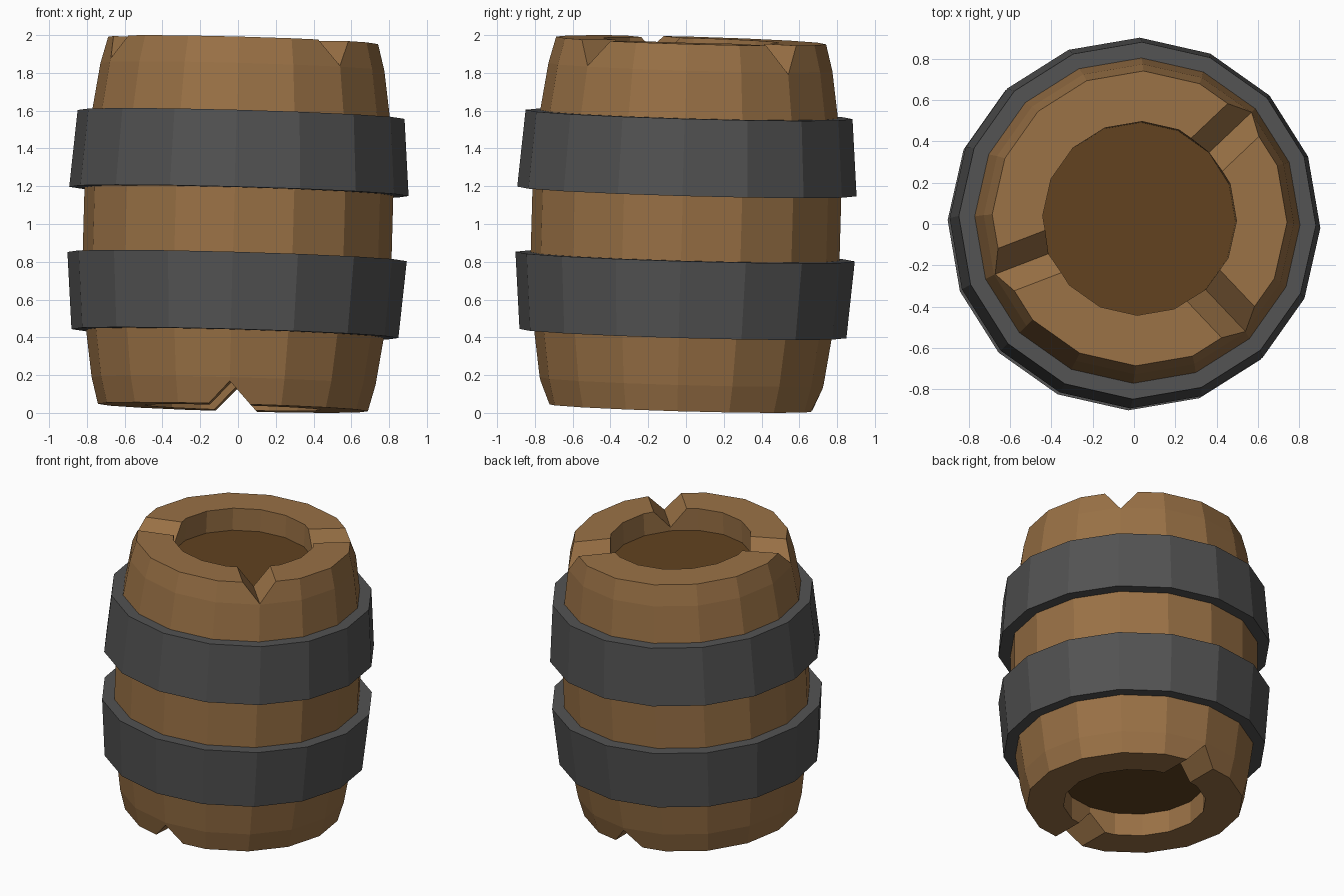
import bpy, bmesh
from math import sin, cos, radians, tau
from mathutils import Matrix, Vector

if "Cube" in bpy.data.objects:
    bpy.data.objects.remove(bpy.data.objects["Cube"])

SIDES = 16
TURN = radians(-1.5)
HEIGHT = 1.945
# slight lean of the whole barrel towards +x +y, pivoting about its middle
LEAN = (Matrix.Translation((0, 0, 1))
        @ Vector((0, 0, 1)).rotation_difference(Vector((0.028, 0.028, 1))).to_matrix().to_4x4()
        @ Matrix.Translation((0, 0, -HEIGHT / 2)))


def material(name, rgb):
    m = bpy.data.materials.new(name)
    m.diffuse_color = (*rgb, 1)
    m.use_nodes = True
    m.node_tree.nodes["Principled BSDF"].inputs["Base Color"].default_value = m.diffuse_color
    return m


wood = material("wood", (0.32, 0.165, 0.06))
dark_wood = material("dark_wood", (0.12, 0.055, 0.014))
iron = material("iron", (0.085, 0.085, 0.085))


def make_object(name, bm, mats):
    bmesh.ops.recalc_face_normals(bm, faces=bm.faces)
    me = bpy.data.meshes.new(name)
    bm.to_mesh(me)
    bm.free()
    for m in mats:
        me.materials.append(m)
    ob = bpy.data.objects.new(name, me)
    bpy.context.collection.objects.link(ob)
    return ob


def lathe(name, profile, mats, closed):
    """Spin (radius, height) points; an open profile gets end caps in the last material."""
    bm = bmesh.new()
    rings = [[bm.verts.new((r * cos(TURN + tau * i / SIDES), r * sin(TURN + tau * i / SIDES), z))
              for i in range(SIDES)] for r, z in profile]
    pairs = list(zip(rings, rings[1:]))
    if closed:
        pairs.append((rings[-1], rings[0]))
    for a, b in pairs:
        for i in range(SIDES):
            j = (i + 1) % SIDES
            bm.faces.new((a[i], a[j], b[j], b[i]))
    if not closed:
        for ring in (rings[0], rings[-1]):
            bm.faces.new(ring).material_index = len(mats) - 1
    return make_object(name, bm, mats)


def notch(body, step, depth, top):
    """Cut a V groove across the rim, along the radius through one corner."""
    half = 0.11
    z0, s = (HEIGHT, 1) if top else (0, -1)
    rot = Matrix.Rotation(TURN + tau * step / SIDES, 4, 'Z')
    bm = bmesh.new()
    ends = [[bm.verts.new(rot @ Vector(p)) for p in
             ((r, 0, z0 - s * depth), (r, 2 * half, z0 + s * depth), (r, -2 * half, z0 + s * depth))]
            for r in (0.25, 1.0)]
    bm.faces.new(ends[0])
    bm.faces.new(ends[1])
    for i in range(3):
        j = (i + 1) % 3
        bm.faces.new((ends[0][i], ends[0][j], ends[1][j], ends[1][i]))
    cutter = make_object("notch_cutter", bm, [wood])
    cutter.hide_render = True
    mod = body.modifiers.new("notch", 'BOOLEAN')
    mod.operation, mod.solver, mod.object = 'DIFFERENCE', 'EXACT', cutter
    bpy.context.view_layer.objects.active = body
    bpy.ops.object.modifier_apply(modifier=mod.name)
    bpy.data.objects.remove(cutter)


# bulging body with a recessed dark head at each end
lower = [(0.47, 0.16), (0.47, 0), (0.715, 0), (0.752, 0.14), (0.79, 0.40), (0.818, 0.80)]
upper = [(r, HEIGHT - z) for r, z in reversed(lower)]
body = lathe("barrel_body", lower + upper, [wood, dark_wood], False)

# chipped notches: three in the top rim, two in the bottom rim
for step, depth in ((2, 0.15), (9, 0.12), (14, 0.135)):
    notch(body, step, depth, True)
for step in (4, 12):
    notch(body, step, 0.12, False)

# two iron hoops, mirrored about the middle
hoop = [(0.785, 0.392), (0.866, 0.392), (0.899, 0.80), (0.815, 0.80)]
low_hoop = lathe("lower_hoop", hoop, [iron], True)
high_hoop = lathe("upper_hoop", [(r, HEIGHT - z) for r, z in hoop], [iron], True)

for ob in (body, low_hoop, high_hoop):
    ob.data.transform(LEAN)
